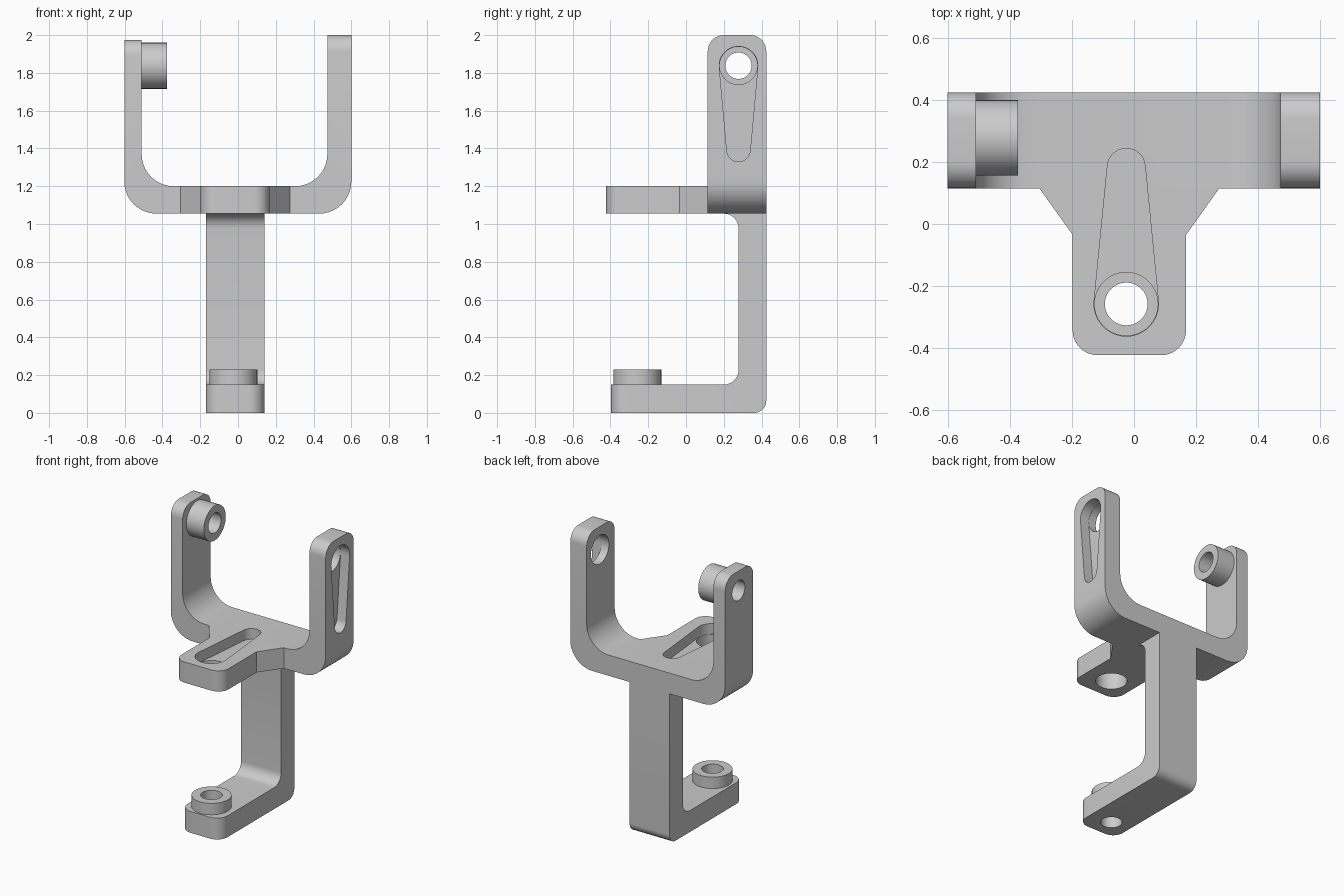
import bpy, bmesh
from math import acos, atan2, cos, sin, pi, tan
from mathutils import Vector

if "Cube" in bpy.data.objects:
    bpy.data.objects.remove(bpy.data.objects["Cube"])

PLACE = {'X': lambda a, b, d: (d, a, b),
         'Y': lambda a, b, d: (a, d, b),
         'Z': lambda a, b, d: (a, b, d)}


def fillet(points, steps=10):
    """Round each (a, b, radius) corner of a closed outline."""
    out = []
    for i, (a, b, r) in enumerate(points):
        p = Vector((a, b))
        if not r:
            out.append(p)
            continue
        u = (Vector(points[i - 1][:2]) - p).normalized()
        v = (Vector(points[(i + 1) % len(points)][:2]) - p).normalized()
        half = u.angle(v) / 2
        start = p + u * (r / tan(half))
        end = p + v * (r / tan(half))
        centre = p + (u + v).normalized() * (r / sin(half))
        s, e = start - centre, end - centre
        sweep = pi - 2 * half
        for k in range(steps + 1):
            t = k / steps
            out.append(centre + (s * sin((1 - t) * sweep) + e * sin(t * sweep)) / sin(sweep))
    return out


def arc(c, r, a0, a1, n):
    return [Vector((c[0] + r * cos(a0 + (a1 - a0) * k / n),
                    c[1] + r * sin(a0 + (a1 - a0) * k / n))) for k in range(n + 1)]


def disc(c, r, n=40):
    return arc(c, r, 0, 2 * pi, n)[:-1]


def keyhole(c0, r0, c1, r1):
    """Tapered slot wrapped around two circles."""
    d = Vector(c1) - Vector(c0)
    ang, al = atan2(d.y, d.x), acos((r0 - r1) / d.length)
    return arc(c0, r0, ang + al, ang + 2 * pi - al, 28) + arc(c1, r1, ang - al, ang + al, 16)


def prism(name, outline, axis, lo, hi, bevel_if=None, radius=0.08):
    """Extrude an outline along an axis, optionally rounding chosen edges."""
    bm = bmesh.new()
    place = PLACE[axis]
    face = bm.faces.new([bm.verts.new(place(p[0], p[1], lo)) for p in outline])
    ext = bmesh.ops.extrude_face_region(bm, geom=[face])
    new = [g for g in ext['geom'] if isinstance(g, bmesh.types.BMVert)]
    bmesh.ops.translate(bm, verts=new, vec=place(0, 0, hi - lo))
    bmesh.ops.recalc_face_normals(bm, faces=bm.faces[:])
    if bevel_if:
        edges = [e for e in bm.edges if bevel_if(e.verts[0].co, e.verts[1].co)]
        bmesh.ops.bevel(bm, geom=edges, offset=radius, segments=8, profile=0.5, affect='EDGES')
    me = bpy.data.meshes.new(name)
    bm.to_mesh(me)
    bm.free()
    ob = bpy.data.objects.new(name, me)
    bpy.context.collection.objects.link(ob)
    return ob


def combine(ob, operation, *others):
    for other in others:
        mod = ob.modifiers.new("join", 'BOOLEAN')
        mod.operation, mod.object, mod.solver = operation, other, 'EXACT'
        bpy.context.view_layer.objects.active = ob
        bpy.ops.object.modifier_apply(modifier=mod.name)
        bpy.data.objects.remove(other, do_unlink=True)


ARM = (0.278, 1.838)     # y, z of the upper pivot
FOOT = (-0.025, -0.258)  # x, y of the lower pivot

# U-shaped yoke with rounded arm tips
yoke = prism("yoke", fillet([
    (-0.602, 1.975, 0), (-0.602, 1.055, 0.17), (0.6, 1.055, 0.17), (0.6, 2.0, 0),
    (0.473, 2.0, 0), (0.473, 1.2, 0.17), (-0.51, 1.2, 0.17), (-0.51, 1.975, 0)]),
    'Y', 0.115, 0.425,
    lambda p, q: min(p.z, q.z) > 1.9 and abs(p.x - q.x) > 0.05, 0.085)

# Front tongue of the yoke, flared where it meets the arms
tongue = prism("tongue", fillet([
    (-0.305, 0.115, 0), (-0.198, -0.035, 0), (-0.198, -0.423, 0.08),
    (0.168, -0.423, 0.08), (0.168, -0.035, 0), (0.275, 0.115, 0)]), 'Z', 1.055, 1.2)
arm_boss = prism("arm_boss", disc(ARM, 0.122), 'X', -0.55, -0.375)
combine(yoke, 'UNION', tongue, arm_boss)

# Through holes and tapered recesses in the yoke
combine(yoke, 'DIFFERENCE',
        prism("arm_recess", keyhole(ARM, 0.102, (ARM[0], 1.392), 0.062), 'X', 0.53, 0.7),
        prism("arm_hole", disc(ARM, 0.1), 'X', 0.4, 0.7),
        prism("boss_hole", disc(ARM, 0.07), 'X', -0.7, -0.3),
        prism("tongue_recess", keyhole(FOOT, 0.104, (FOOT[0], 0.183), 0.061), 'Z', 1.125, 1.3),
        prism("tongue_hole", disc(FOOT, 0.102), 'Z', 1.0, 1.3))

# Rear post and foot, bent from one bar
bracket = prism("lower_bracket", fillet([
    (-0.397, 0, 0), (0.425, 0, 0.065), (0.425, 1.055, 0), (0.2, 1.055, 0),
    (0.278, 1.055, 0.077), (0.278, 0.15, 0.077), (-0.397, 0.15, 0)]
    [:3] + [(0.2, 1.055, 0)] + [
    (0.278 - 0.078 * (1 - sin(t * pi / 16)), 1.055 - 0.078 * (1 - cos(t * pi / 16)), 0)
    for t in range(1, 9)] + [(0.278, 0.15, 0.077), (-0.397, 0.15, 0)]),
    'X', -0.17, 0.14,
    lambda p, q: max(p.y, q.y) < -0.39 and abs(p.z - q.z) > 0.1, 0.08)
combine(bracket, 'UNION', prism("foot_boss", disc(FOOT, 0.127), 'Z', 0.08, 0.23))
combine(bracket, 'DIFFERENCE', prism("foot_hole", disc(FOOT, 0.069), 'Z', -0.1, 0.4))

# Smooth curves, sharp edges
for ob in (yoke, bracket):
    bpy.ops.object.select_all(action='DESELECT')
    ob.select_set(True)
    bpy.context.view_layer.objects.active = ob
    bpy.ops.object.shade_smooth_by_angle(angle=0.5)
